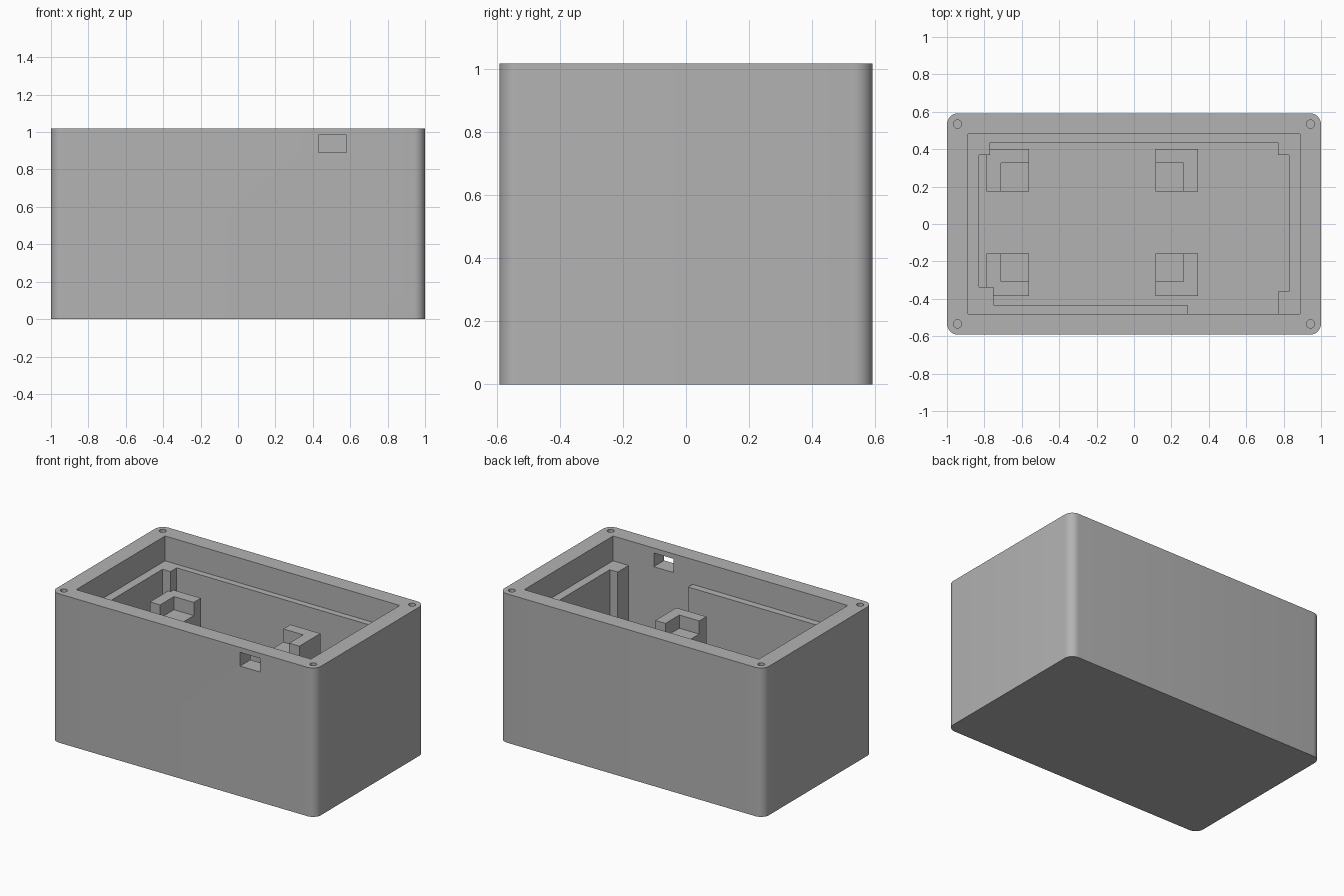
import bpy, bmesh
from math import cos, sin, pi

if "Cube" in bpy.data.objects:
    bpy.data.objects.remove(bpy.data.objects["Cube"], do_unlink=True)

W, D, H = 1.0, 0.592, 1.018        # half width, half depth, height
FLOOR, LEDGE = 0.1, 0.848          # pocket floor and ledge heights
POST, PAD = 0.71, 0.62             # post rim and pad heights

grey = bpy.data.materials.new("matte grey")
grey.use_nodes = True
colour = (0.45, 0.45, 0.45, 1)
grey.diffuse_color = colour
grey.node_tree.nodes["Principled BSDF"].inputs["Base Color"].default_value = colour


def prism(name, points, z0, z1):
    """Extrude a closed outline from z0 to z1."""
    bm = bmesh.new()
    face = bm.faces.new([bm.verts.new((x, y, z0)) for x, y in points])
    top = bmesh.ops.extrude_face_region(bm, geom=[face])["geom"]
    moved = [v for v in top if isinstance(v, bmesh.types.BMVert)]
    bmesh.ops.translate(bm, verts=moved, vec=(0, 0, z1 - z0))
    bmesh.ops.recalc_face_normals(bm, faces=bm.faces)
    mesh = bpy.data.meshes.new(name)
    bm.to_mesh(mesh)
    bm.free()
    mesh.materials.append(grey)
    obj = bpy.data.objects.new(name, mesh)
    bpy.context.collection.objects.link(obj)
    return obj


def rect(x0, x1, y0, y1):
    return [(x0, y0), (x1, y0), (x1, y1), (x0, y1)]


def arc(cx, cy, r, start, sweep, n):
    return [(cx + r * cos(start + sweep * i / n), cy + r * sin(start + sweep * i / n))
            for i in range(n + 1)]


def cut(target, cutter):
    cutter.hide_render = True
    mod = target.modifiers.new("cut", 'BOOLEAN')
    mod.operation, mod.solver, mod.object = 'DIFFERENCE', 'EXACT', cutter
    bpy.context.view_layer.objects.active = target
    bpy.ops.object.modifier_apply(modifier=mod.name)
    bpy.data.objects.remove(cutter, do_unlink=True)


# Outer case with rounded vertical corners
R = 0.06
outline = []
for i, (sx, sy) in enumerate([(1, 1), (-1, 1), (-1, -1), (1, -1)]):
    outline += arc(sx * (W - R), sy * (D - R), R, i * pi / 2, pi / 2, 8)
case = prism("case", outline, 0, H)

# Wide upper opening, leaving a ledge around the pocket
cut(case, prism("opening_cutter", rect(-0.888, 0.888, -0.48, 0.48), LEDGE, H + 0.1))

# Deep pocket with stepped corners and a gap in the front ledge
pocket = [(-0.77, 0.437), (0.77, 0.437), (0.77, 0.37), (0.83, 0.37),
          (0.83, -0.362), (0.77, -0.362), (0.77, -0.48), (0.287, -0.48),
          (0.287, -0.432), (-0.75, -0.432), (-0.75, -0.338), (-0.83, -0.338),
          (-0.83, 0.37), (-0.77, 0.37)]
cut(case, prism("pocket_cutter", pocket, FLOOR, LEDGE + 0.05))

# Port through the front wall
cut(case, prism("port_cutter", rect(0.43, 0.58, -0.7, -0.4), 0.89, 0.984))

# Screw holes in the corners of the rim
for sx in (-1, 1):
    for sy in (-1, 1):
        hole = arc(sx * 0.944, sy * 0.534, 0.022, 0, 2 * pi, 20)[:-1]
        cut(case, prism("hole_cutter", hole, H - 0.3, H + 0.1))

bpy.ops.object.select_all(action='DESELECT')
case.select_set(True)
bpy.context.view_layer.objects.active = case
bpy.ops.object.shade_smooth_by_angle(angle=pi / 6)

# Corner posts: tall L-shaped rim around a lower pad facing the middle
S, N = 0.227, 0.15
for side, x, sx in (("right", -0.789, 1), ("left", 0.342, -1)):
    for end, y, sy in (("front", -0.384, 1), ("back", 0.402, -1)):
        post = prism(f"{end}_{side}_post",
                     rect(*sorted((x, x + sx * S)), *sorted((y, y + sy * S))), FLOOR, POST)
        notch = rect(*sorted((x + sx * (S - N), x + sx * (S + 0.1))),
                     *sorted((y + sy * (S - N), y + sy * (S + 0.1))))
        cut(post, prism("notch_cutter", notch, PAD, POST + 0.1))
